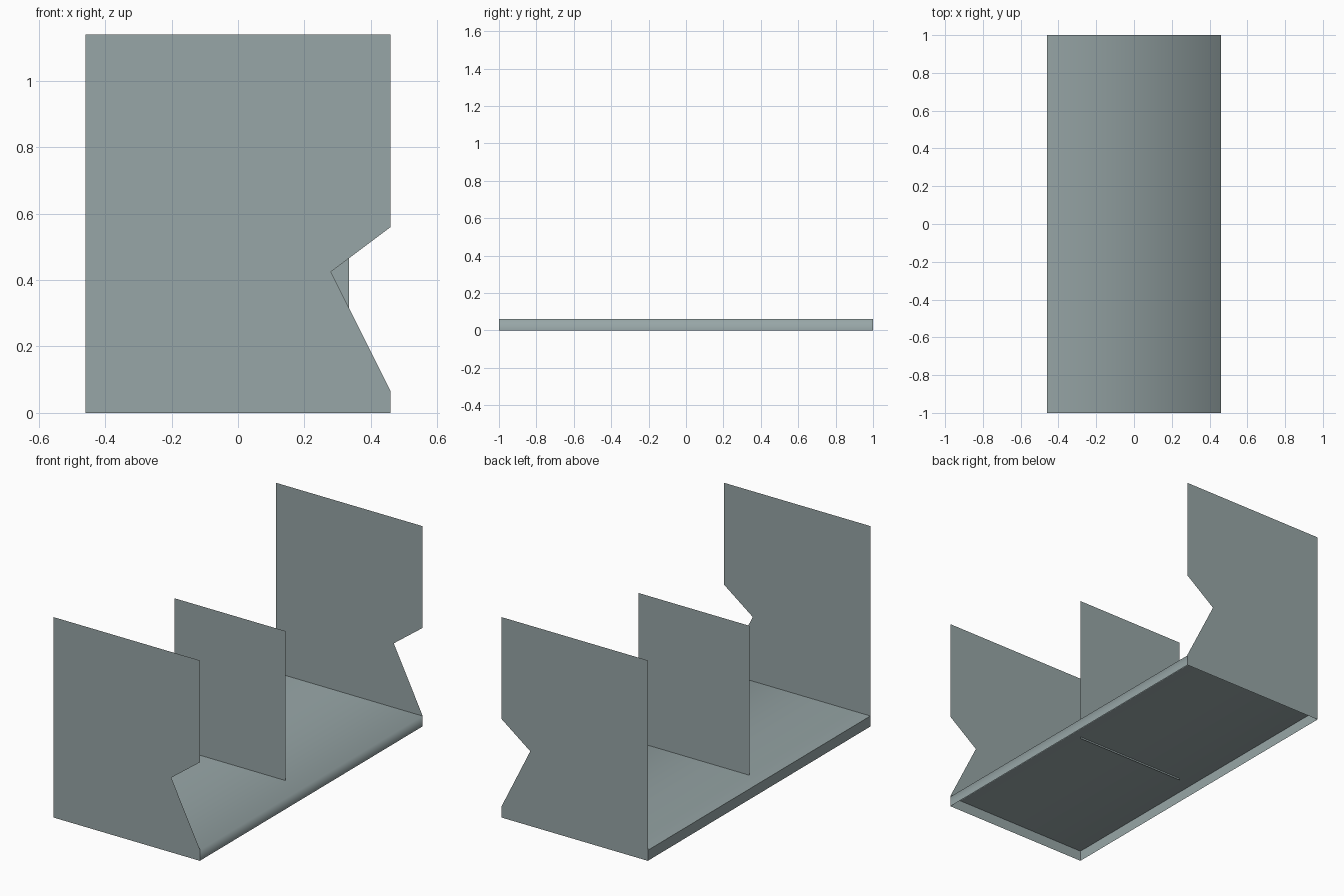
import bpy
import bmesh

if "Cube" in bpy.data.objects:
    bpy.data.objects.remove(bpy.data.objects["Cube"])

# single flat colour
grey = bpy.data.materials.new("blue_grey")
grey.diffuse_color = (0.31, 0.38, 0.385, 1)
grey.use_nodes = True
grey.node_tree.nodes["Principled BSDF"].inputs["Base Color"].default_value = grey.diffuse_color

HALF_X, HALF_Y, LIP, TOP = 0.46, 1.0, 0.06, 1.14


def finish(name, bm):
    mesh = bpy.data.meshes.new(name)
    bm.to_mesh(mesh)
    bm.free()
    mesh.materials.append(grey)
    obj = bpy.data.objects.new(name, mesh)
    bpy.context.collection.objects.link(obj)
    return obj


def sheet_panel(name, outline, y):
    """Thin upright sheet with an (x, z) outline, facing the front."""
    bm = bmesh.new()
    bm.faces.new([bm.verts.new((x, y, z)) for x, z in outline])
    return finish(name, bm)


# notched end panels, front and back
end_outline = [(-HALF_X, 0), (HALF_X, 0), (HALF_X, 0.065), (0.28, 0.425),
               (HALF_X, 0.56), (HALF_X, TOP), (-HALF_X, TOP)]
sheet_panel("front_end_panel", end_outline, -HALF_Y)
sheet_panel("back_end_panel", end_outline, HALF_Y)

# shorter plain divider near the middle
sheet_panel("middle_divider",
            [(-0.365, 0.05), (0.335, 0.05), (0.335, 0.91), (-0.365, 0.91)], -0.05)

# shelf: folded sheet, open underneath, soft fold along the right edge
bm = bmesh.new()
profile = [(-HALF_X, 0), (-HALF_X, LIP), (HALF_X, LIP), (HALF_X, 0)]
rows = [[bm.verts.new((x, y, z)) for x, z in profile] for y in (-HALF_Y, HALF_Y)]
for i in range(len(profile) - 1):
    face = bm.faces.new((rows[0][i], rows[0][i + 1], rows[1][i + 1], rows[1][i]))
    face.smooth = True
bm.normal_update()
if bm.faces[:][1].normal.z < 0:
    bmesh.ops.reverse_faces(bm, faces=bm.faces[:])
for edge in bm.edges:
    if len(edge.link_faces) == 2 and edge.verts[0].co.x < 0:
        edge.smooth = False
finish("shelf", bm)
